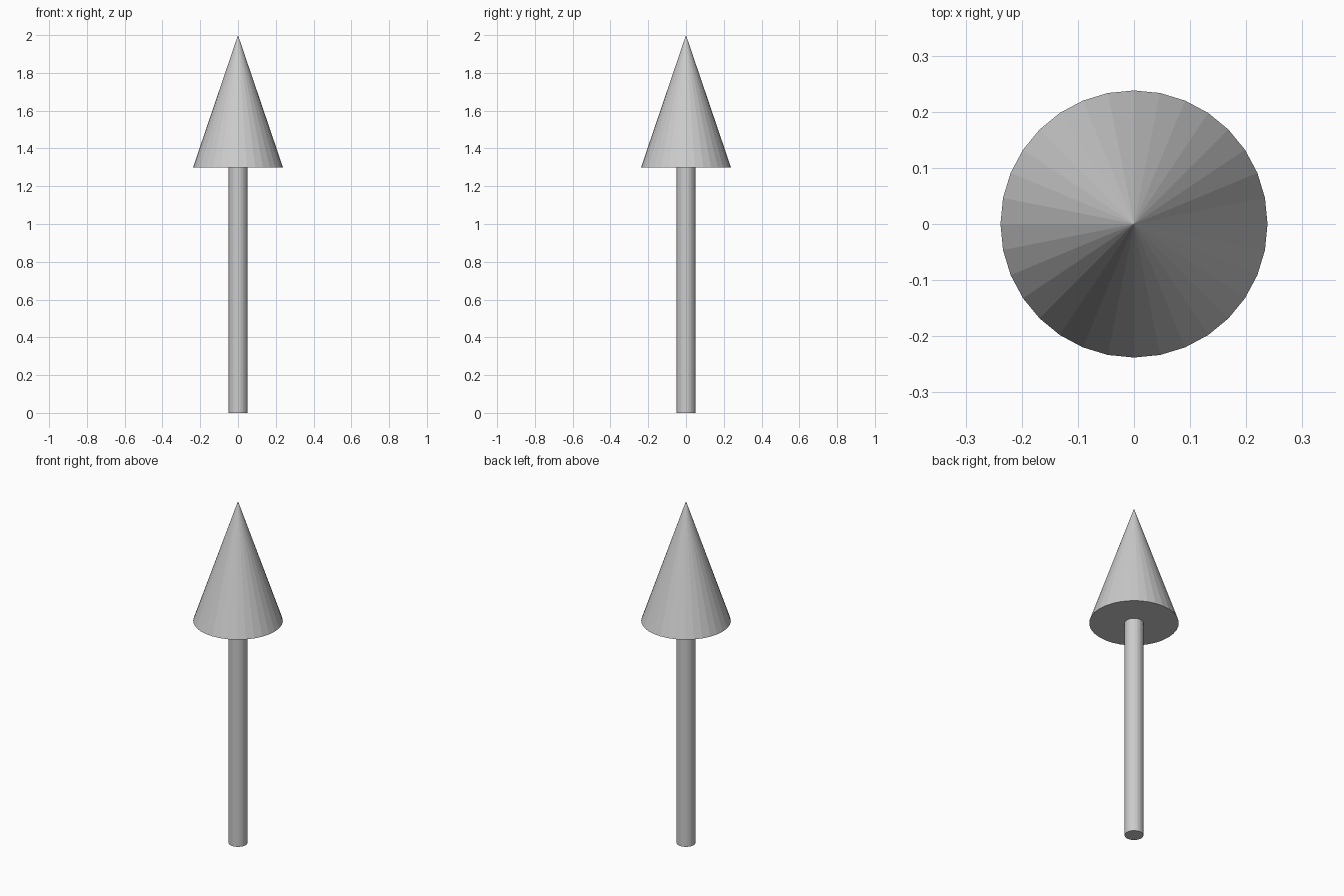
import bpy

if "Cube" in bpy.data.objects:
    bpy.data.objects.remove(bpy.data.objects["Cube"])

SIDES = 32


def cone_part(name, r_bottom, r_top, z0, z1):
    bpy.ops.mesh.primitive_cone_add(vertices=SIDES, radius1=r_bottom, radius2=r_top,
                                    depth=z1 - z0, location=(0, 0, (z0 + z1) / 2))
    bpy.context.object.name = name


# Slim round shaft, standing on the ground
cone_part("shaft", 0.05, 0.05, 0.0, 1.3)

# Pointed flat-faceted head
cone_part("arrow_head", 0.238, 0.0, 1.3, 2.0)
